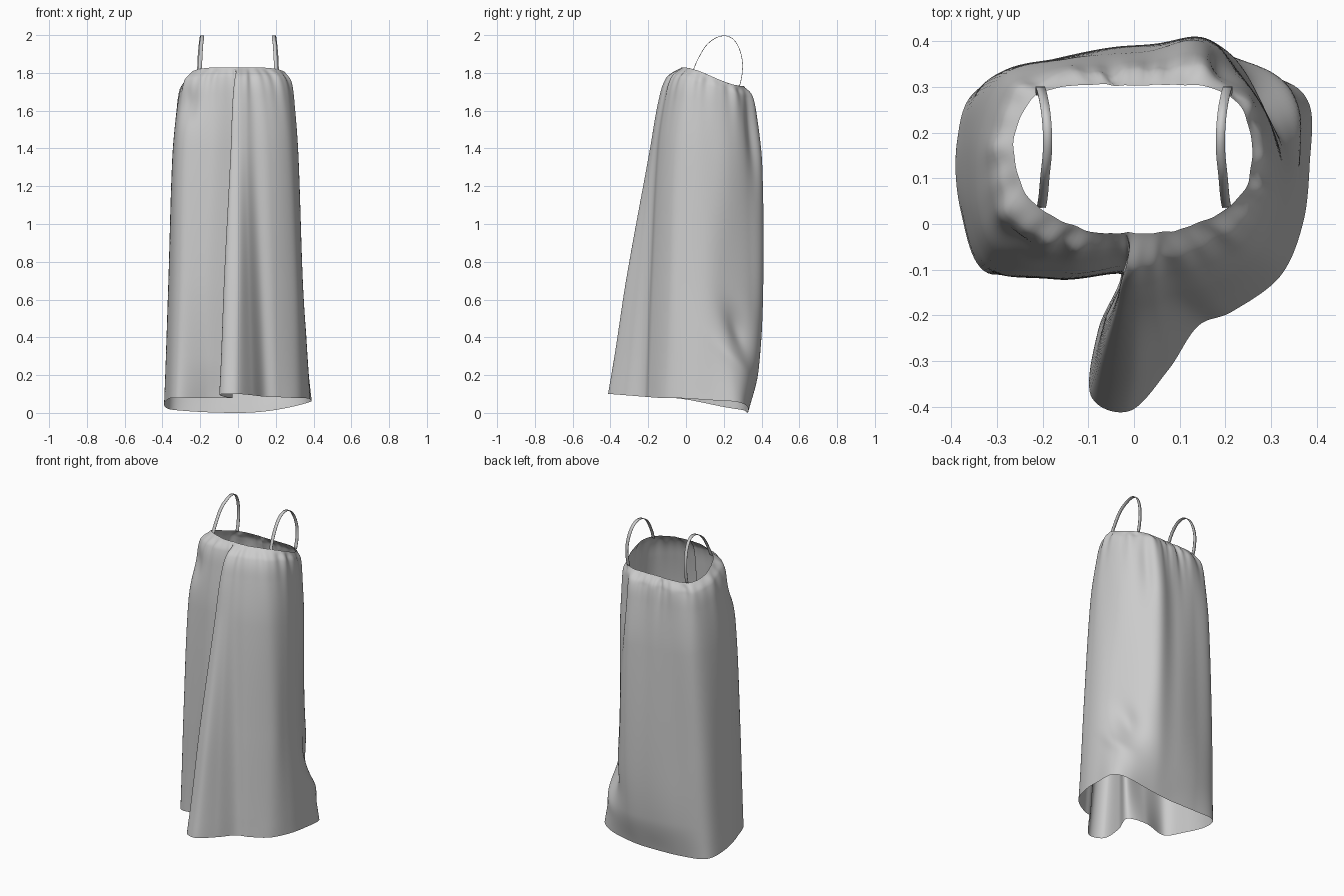
import bpy, math
from mathutils import Vector

if "Cube" in bpy.data.objects:
    bpy.data.objects.remove(bpy.data.objects["Cube"])

# Matching cross-sections, clockwise from the back centre (20 points each)
NECK = [(0, .303), (.12, .305), (.21, .285), (.25, .22), (.258, .14), (.24, .07), (.18, .02),
        (.1, -.012), (.07, -.017), (.04, -.02), (.015, -.02), (-.005, -.02), (-.015, -.02),
        (-.03, -.02), (-.1, -.015), (-.2, .03), (-.253, .1), (-.26, .2), (-.21, .285), (-.1, .305)]
CHEST = [(0, .375), (.14, .4), (.235, .325), (.295, .235), (.315, .13), (.315, .03), (.275, -.065),
         (.165, -.135), (.09, -.155), (.045, -.18), (0, -.192), (-.036, -.18), (-.03, -.14),
         (-.015, -.09), (-.14, -.11), (-.285, -.075), (-.343, .03), (-.343, .19), (-.28, .33), (-.14, .365)]
KNEE = [(0, .39), (.15, .405), (.235, .338), (.302, .23), (.338, .12), (.335, 0), (.305, -.09),
        (.19, -.168), (.115, -.195), (.06, -.26), (0, -.315), (-.07, -.29), (-.06, -.2),
        (-.02, -.11), (-.17, -.122), (-.305, -.1), (-.362, .03), (-.368, .19), (-.315, .316), (-.16, .368)]
HEM = [(0, .325), (.15, .33), (.31, .32), (.384, .263), (.385, .13), (.37, 0), (.32, -.115),
       (.215, -.192), (.14, -.224), (.075, -.32), (-.01, -.41), (-.095, -.375), (-.078, -.23),
       (-.03, -.1), (-.15, -.07), (-.32, -.108), (-.38, .03), (-.388, .18), (-.342, .295), (-.18, .32)]


def mix(a, b, f):
    return [Vector(p).lerp(Vector(q), f) for p, q in zip(a, b)]


def closed_spline(pts, steps):
    """Smooth closed loop through the points."""
    pts, out, n = [Vector(p) for p in pts], [], len(pts)
    for i in range(n):
        a, b, c, d = (pts[(i + k) % n] for k in (-1, 0, 1, 2))
        for s in range(steps):
            f = s / steps
            out.append(.5 * (2 * b + (c - a) * f + (2 * a - 5 * b + 4 * c - d) * f ** 2
                             + (3 * b - a - 3 * c + d) * f ** 3))
    return out


def hermite(keys, vals, t):
    """Smooth interpolation with unevenly spaced keys."""
    n = len(keys)
    i = max(k for k in range(n - 1) if keys[k] <= t)

    def slope(k):
        lo, hi = max(k - 1, 0), min(k + 1, n - 1)
        return (vals[hi] - vals[lo]) / (keys[hi] - keys[lo])
    h = keys[i + 1] - keys[i]
    f = (t - keys[i]) / h
    return ((2 * f**3 - 3 * f**2 + 1) * vals[i] + (f**3 - 2 * f**2 + f) * h * slope(i)
            + (3 * f**2 - 2 * f**3) * vals[i + 1] + (f**3 - f**2) * h * slope(i + 1))


def smooth(lo, hi, v):
    f = min(max((v - lo) / (hi - lo), 0), 1)
    return f * f * (3 - 2 * f)


def neck_z(p):
    return 1.83 - .1 * smooth(-.03, .31, p.y)


def hem_z(p):
    front = .08 + .02 * min(max((-.15 - p.y) / .25, 0), 1)
    side = p.x / .39
    back = .06 * side ** 2 if side > 0 else .02 * side ** 2
    return front + (back - front) * smooth(-.1, .32, p.y)


def make_mesh(name, verts, faces):
    me = bpy.data.meshes.new(name)
    me.from_pydata(verts, [], faces)
    ob = bpy.data.objects.new(name, me)
    bpy.context.collection.objects.link(ob)
    me.polygons.foreach_set("use_smooth", [True] * len(me.polygons))
    return ob


def gather(a, t):
    """Puckers below the neckline, deeper at the back, and long soft drapes."""
    wave = math.sin(17 * a + 1.5 * math.sin(3 * a)) + .7 * math.sin(29 * a + 2) + .6 * math.sin(9 * a + 1)
    pucker = .006 * wave * (.15 + smooth(0, .02, t)) * math.exp(-t / .05)
    back = max(math.sin(a), 0)
    pucker += .01 * back * math.sin(13 * a + 2 * math.sin(2 * a)) * smooth(0, .04, t) * math.exp(-t / .11)
    drape = .003 * math.sin(7 * a + 1.2 + 1.5 * t) * math.sin(math.pi * t) ** .7
    return pucker + drape


def dent(p, z, centre, size):
    d = [(q - c) / s for q, c, s in zip((p.x, p.y, z), centre, size)]
    return math.exp(-sum(v * v for v in d))


# Dress body: loft through the sections
flare = mix(KNEE, HEM, .65)
for i, push in ((19, .02), (0, .025), (1, .025), (2, .012)):
    flare[i].y += push
flare[14].y -= .01
KEYS = [0, .03, .1, .25, .64, .88, 1]
STEPS = 12
rings = [closed_spline(r, STEPS) for r in
         (NECK, mix(NECK, CHEST, .45), mix(NECK, CHEST, .72), CHEST, KNEE, flare, HEM)]
N, ROWS = len(rings[0]), 140
angles = [math.atan2(p.y - .145, p.x) for p in rings[0]]
verts, faces = [], []
for r in range(ROWS + 1):
    t = (r / ROWS) ** 1.4
    loop = [hermite(KEYS, [ring[u] for ring in rings], t) for u in range(N)]
    for u, p in enumerate(loop):
        tan = (loop[(u + 1) % N] - loop[u - 1]).normalized()
        out = Vector((-tan.y, tan.x))
        z = neck_z(rings[0][u]) * (1 - t) + hem_z(rings[-1][u]) * t
        off = gather(angles[u], t)
        # creases: low back-right tuck, front-left armpit, back-right valley
        off -= .045 * dent(p, z + .9 * (p.y - .28), (.31, .3, .44), (.1, .09, .11))
        off += .012 * dent(p, z + .9 * (p.y - .28), (.34, .26, .26), (.08, .1, .05))
        off -= .025 * dent(p, z, (-.27, -.05, 1.64), (.06, .06, .1))
        off -= .02 * dent(p, z, (.2, .37, 1.5), (.03, .1, .25))
        off *= 1 - smooth(.93, 1, t)
        q = p + out * off
        verts.append((q.x, q.y, z))
for r in range(ROWS):
    for u in range(N):
        v = (u + 1) % N
        faces.append((r * N + u, r * N + v, (r + 1) * N + v, (r + 1) * N + u))
make_mesh("dress_body", verts, faces)

# Shoulder straps: a flat ribbon following an arch, mirrored
PATH = [(.203, .035, 1.81), (.199, .06, 1.87), (.195, .105, 1.945), (.19, .155, 1.985), (.19, .205, 1.998),
        (.194, .25, 1.98), (.2, .283, 1.93), (.205, .3, 1.86), (.206, .298, 1.79), (.205, .285, 1.73)]
ks = list(range(len(PATH)))
sv, sf, SEG = [], [], 60
for i in range(SEG + 1):
    c = hermite(ks, [Vector(p) for p in PATH], i / SEG * (len(PATH) - 1))
    sv += [c + Vector((-.01, 0, 0)), c + Vector((.01, 0, 0))]
    if i:
        sf.append((2 * i - 2, 2 * i - 1, 2 * i + 1, 2 * i))
straps = make_mesh("shoulder_straps", sv, sf)
straps.modifiers.new("mirror", 'MIRROR')
thick = straps.modifiers.new("thickness", 'SOLIDIFY')
thick.thickness = .003
